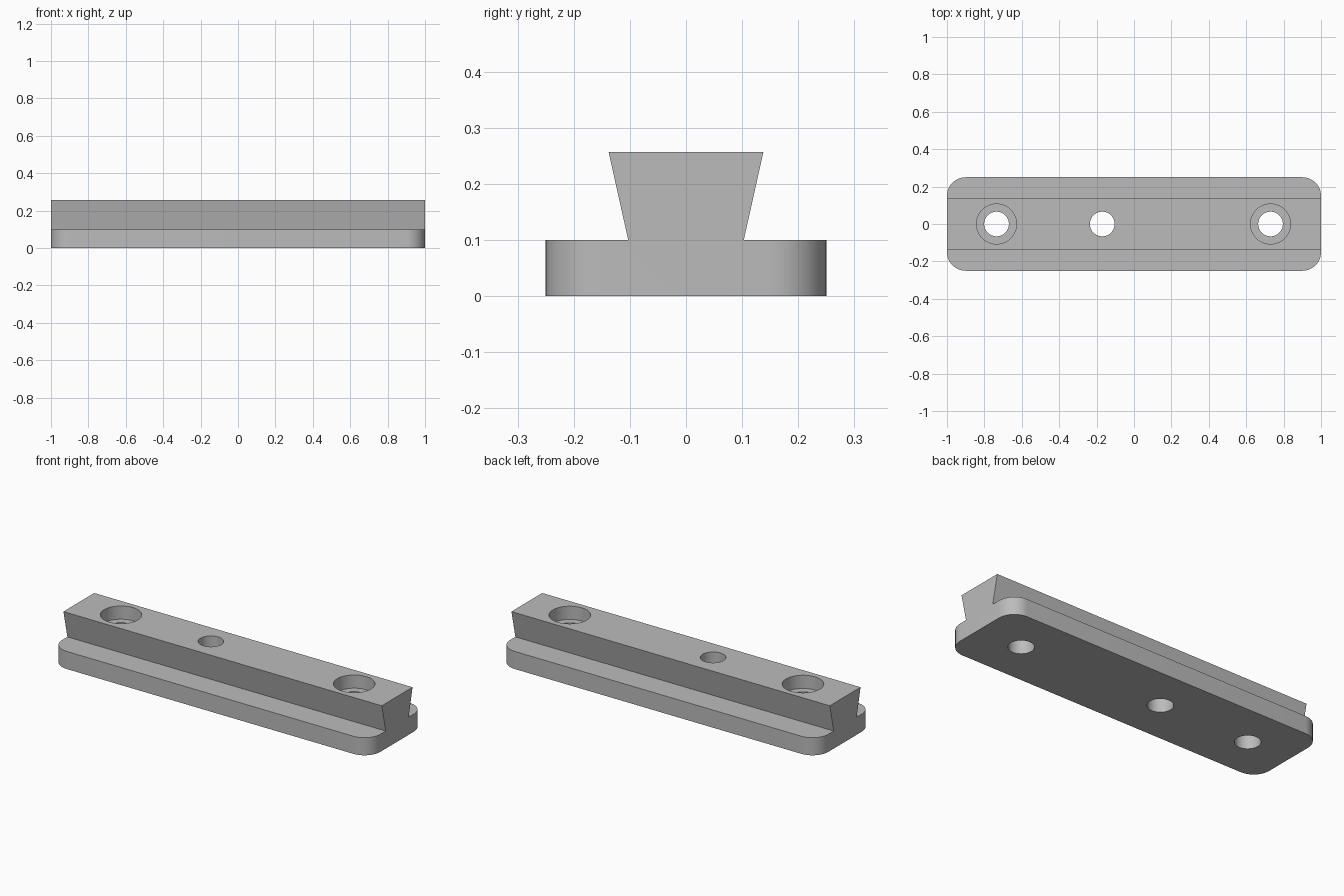
import bpy, bmesh
from math import cos, sin, pi, radians

cube = bpy.data.objects.get("Cube")
if cube:
    bpy.data.objects.remove(cube)

grey = bpy.data.materials.new("plain_grey")
grey.use_nodes = True
colour = (0.5, 0.5, 0.5, 1)
grey.diffuse_color = colour
grey.node_tree.nodes["Principled BSDF"].inputs["Base Color"].default_value = colour

BASE_TOP, RAIL_TOP = 0.1, 0.257


def prism(name, outline, offset):
    """Extrude a closed outline of 3D points along an offset."""
    bm = bmesh.new()
    face = bm.faces.new([bm.verts.new(p) for p in outline])
    top = bmesh.ops.extrude_face_region(bm, geom=[face])["geom"]
    bmesh.ops.translate(bm, vec=offset,
                        verts=[v for v in top if isinstance(v, bmesh.types.BMVert)])
    bmesh.ops.recalc_face_normals(bm, faces=bm.faces)
    mesh = bpy.data.meshes.new(name)
    bm.to_mesh(mesh)
    bm.free()
    obj = bpy.data.objects.new(name, mesh)
    mesh.materials.append(grey)
    bpy.context.collection.objects.link(obj)
    return obj


def cylinder(name, x, radius, bottom, top):
    ring = [(x + radius * cos(2 * pi * i / 64), radius * sin(2 * pi * i / 64), bottom)
            for i in range(64)]
    return prism(name, ring, (0, 0, top - bottom))


def combine(obj, tool, operation):
    """Apply a boolean and discard the tool."""
    mod = obj.modifiers.new("combine", 'BOOLEAN')
    mod.operation, mod.object, mod.solver = operation, tool, 'EXACT'
    bpy.context.view_layer.objects.active = obj
    bpy.ops.object.modifier_apply(modifier=mod.name)
    bpy.data.objects.remove(tool)


# Base plate with rounded corners
r, steps = 0.1, 16
outline = []
for k, (sx, sy) in enumerate([(1, 1), (-1, 1), (-1, -1), (1, -1)]):
    for i in range(steps + 1):
        a = (k + i / steps) * pi / 2
        outline.append((sx * (1 - r) + r * cos(a), sy * (0.25 - r) + r * sin(a), 0))
body = prism("dovetail_mounting_rail", outline, (0, 0, BASE_TOP))

# Dovetail rail, flush with the ends of the plate
profile = [(-1, -0.103, BASE_TOP), (-1, 0.103, BASE_TOP),
           (-1, 0.138, RAIL_TOP), (-1, -0.138, RAIL_TOP)]
combine(body, prism("rail", profile, (2, 0, 0)), 'UNION')

# Three through holes, the outer two counterbored
for x in (-0.735, -0.17, 0.73):
    combine(body, cylinder("hole", x, 0.066, -0.1, 0.4), 'DIFFERENCE')
for x in (-0.735, 0.73):
    combine(body, cylinder("counterbore", x, 0.107, RAIL_TOP - 0.075, 0.4), 'DIFFERENCE')

# Merge coplanar faces and smooth the curved walls
bm = bmesh.new()
bm.from_mesh(body.data)
bmesh.ops.remove_doubles(bm, verts=bm.verts, dist=1e-5)
bmesh.ops.dissolve_limit(bm, angle_limit=radians(0.5), verts=bm.verts, edges=bm.edges)
bm.to_mesh(body.data)
bm.free()
bpy.ops.object.select_all(action='DESELECT')
body.select_set(True)
bpy.context.view_layer.objects.active = body
bpy.ops.object.shade_smooth_by_angle(angle=radians(30))
